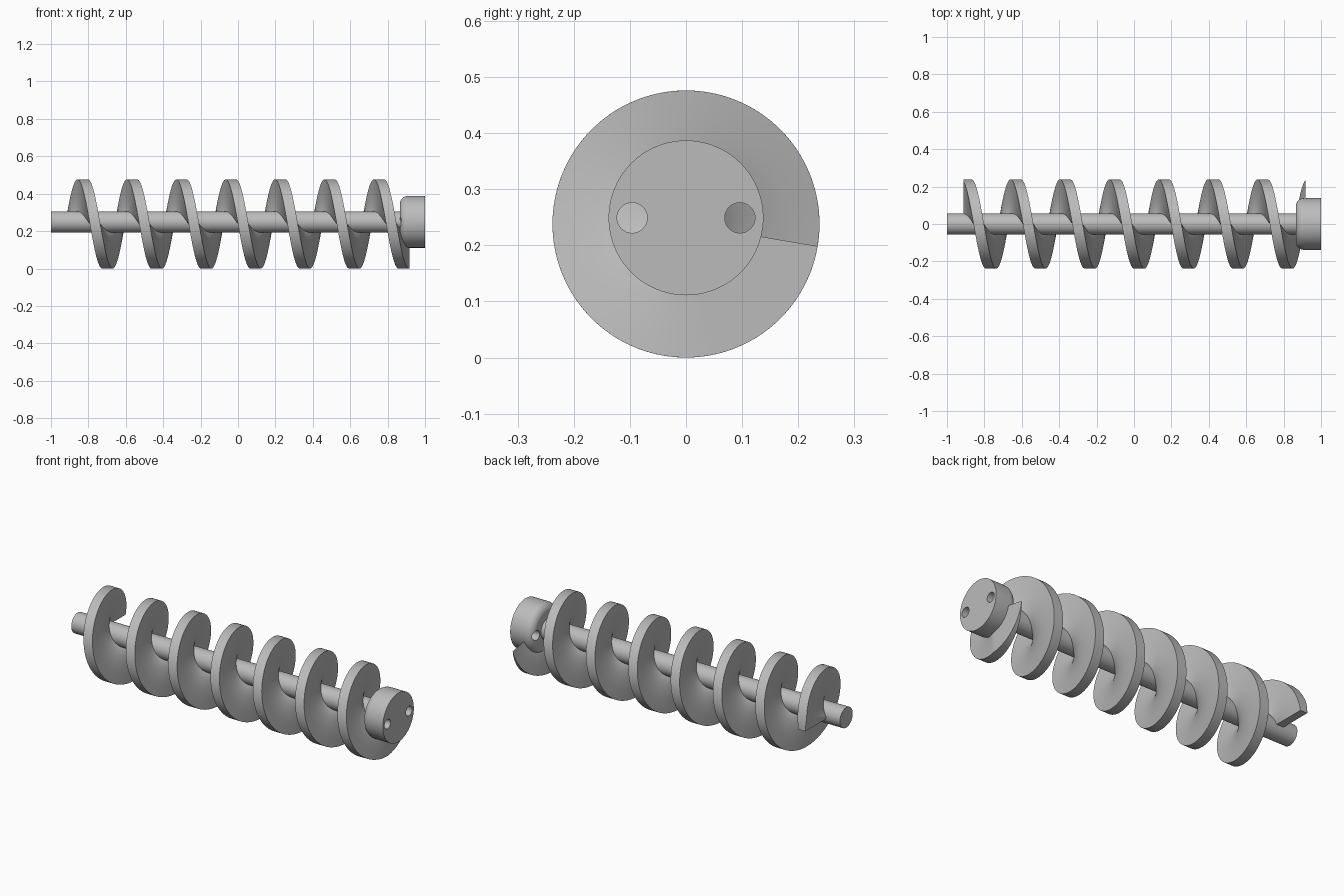
import bpy
import bmesh
from math import sin, cos, pi, radians
from mathutils import Matrix, Vector

if "Cube" in bpy.data.objects:
    bpy.data.objects.remove(bpy.data.objects["Cube"], do_unlink=True)

AXIS_Z = 0.249      # shaft and hub axis
FLIGHT_R = 0.238    # flight radius and height of its axis
PITCH = 0.264
TOP_X = -0.83       # where the flight first passes the top
THICK = 0.056
CUT_LEFT, CUT_RIGHT = -0.912, 0.917

steel = bpy.data.materials.new("grey_steel")
steel.use_nodes = True
steel.diffuse_color = (0.5, 0.5, 0.5, 1)
steel.node_tree.nodes["Principled BSDF"].inputs["Base Color"].default_value = (0.5, 0.5, 0.5, 1)


def finish(name, bm):
    bmesh.ops.recalc_face_normals(bm, faces=bm.faces)
    mesh = bpy.data.meshes.new(name)
    bm.to_mesh(mesh)
    bm.free()
    mesh.materials.append(steel)
    obj = bpy.data.objects.new(name, mesh)
    bpy.context.collection.objects.link(obj)
    return obj


def activate(obj):
    bpy.ops.object.select_all(action='DESELECT')
    obj.select_set(True)
    bpy.context.view_layer.objects.active = obj


def smooth(obj, degrees):
    activate(obj)
    bpy.ops.object.shade_smooth_by_angle(angle=radians(degrees))


def rod(name, x0, x1, radius, y=0, sides=64):
    bm = bmesh.new()
    place = Matrix.Translation(((x0 + x1) / 2, y, AXIS_Z)) @ Matrix.Rotation(pi / 2, 4, 'Y')
    bmesh.ops.create_cone(bm, cap_ends=True, segments=sides, radius1=radius,
                          radius2=radius, depth=x1 - x0, matrix=place)
    return finish(name, bm)


# Shaft
shaft = rod("shaft", -1, 0.95, 0.057)
smooth(shaft, 30)

# Helical flight: a rectangular section swept round the axis, trimmed flat at both ends
bm = bmesh.new()
inner, rings = 0.042, 7
radii = [inner * (FLIGHT_R / inner) ** (i / rings) for i in range(rings + 1)]
section = [(r, -THICK / 2) for r in radii] + [(r, THICK / 2) for r in reversed(radii)]
start = -pi / 2
end = (CUT_RIGHT + THICK / 2 - TOP_X) / PITCH * 2 * pi
steps = 640
loops = []
for k in range(steps + 1):
    t = start + (end - start) * k / steps
    mid = TOP_X + PITCH * t / (2 * pi)
    loops.append([bm.verts.new((min(max(mid + dx, CUT_LEFT), CUT_RIGHT),
                                -r * sin(t), FLIGHT_R + r * cos(t)))
                  for r, dx in section])
count = len(section)
for a, b in zip(loops, loops[1:]):
    for i in range(count):
        j = (i + 1) % count
        bm.faces.new((a[i], a[j], b[j], b[i]))
bm.faces.new(loops[0])
bmesh.ops.remove_doubles(bm, verts=bm.verts, dist=1e-6)
flight = finish("spiral_flight", bm)
smooth(flight, 9)

# Hub: turned profile with a rounded inner shoulder
bm = bmesh.new()
hub_r, hub_x, fillet = 0.138, 0.865, 0.042
profile = [(hub_x, 0)]
for i in range(9):
    a = i / 8 * pi / 2
    profile.append((hub_x + fillet * (1 - cos(a)), hub_r - fillet * (1 - sin(a))))
profile += [(1, hub_r), (1, 0)]
verts = [bm.verts.new((x, 0, AXIS_Z + r)) for x, r in profile]
edges = [bm.edges.new(pair) for pair in zip(verts, verts[1:])]
bmesh.ops.spin(bm, geom=verts + edges, cent=Vector((0, 0, AXIS_Z)), axis=(1, 0, 0),
               angle=2 * pi, steps=80, use_merge=True)
bmesh.ops.remove_doubles(bm, verts=bm.verts, dist=1e-5)
hub = finish("hub", bm)

# Two drive holes through the hub
for side in (-1, 1):
    cutter = rod("hole_cutter", 0.8, 1.1, 0.027, y=side * 0.096, sides=32)
    cutter.hide_render = True
    mod = hub.modifiers.new("drive_hole", 'BOOLEAN')
    mod.operation = 'DIFFERENCE'
    mod.solver = 'EXACT'
    mod.object = cutter
    activate(hub)
    bpy.ops.object.modifier_apply(modifier=mod.name)
    bpy.data.objects.remove(cutter, do_unlink=True)
smooth(hub, 30)
